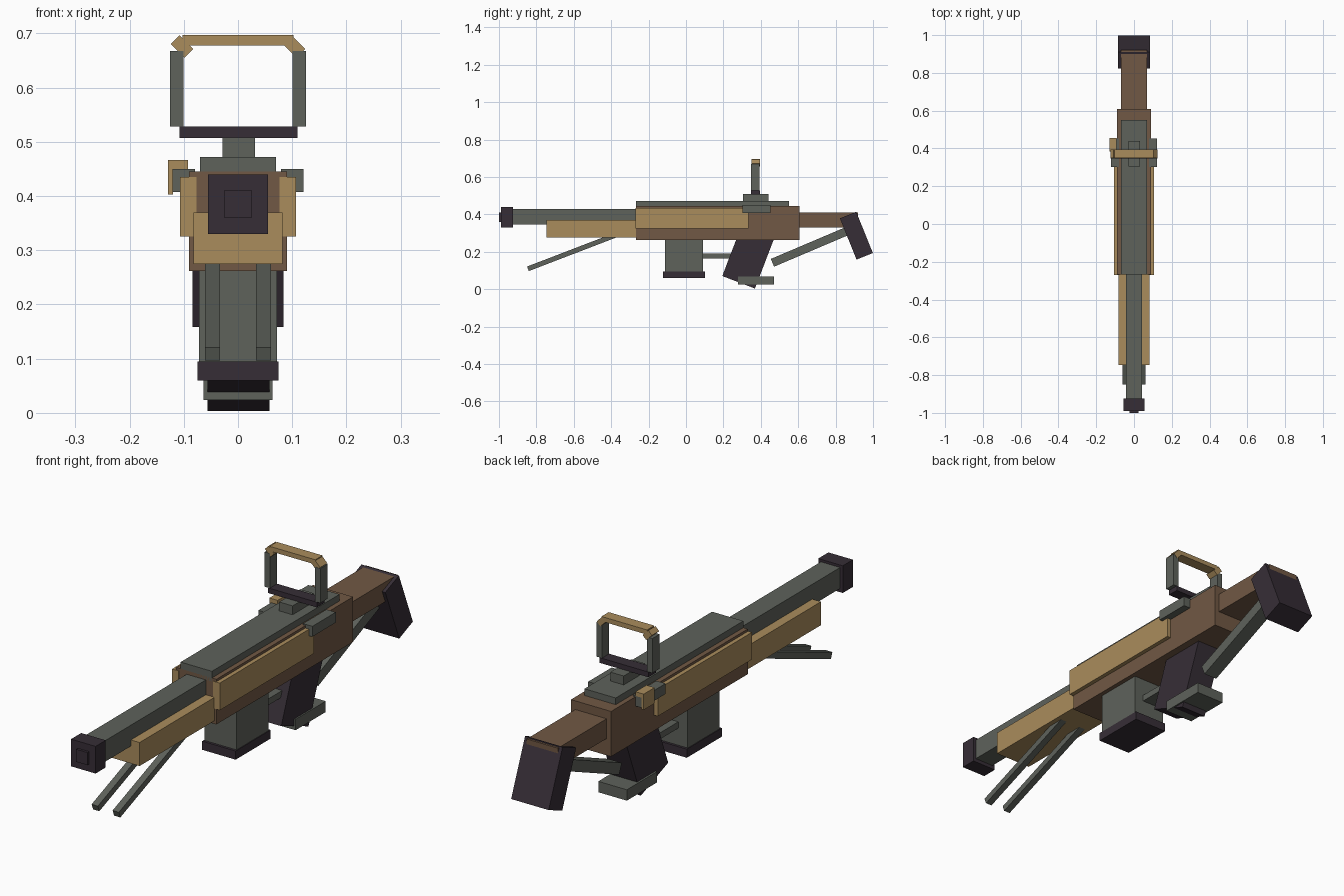
import bpy
from math import radians
from mathutils import Matrix, Vector

old = bpy.data.objects.get("Cube")
if old:
    bpy.data.objects.remove(old, do_unlink=True)


def material(name, rgb):
    m = bpy.data.materials.new(name)
    m.use_nodes = True
    colour = (*rgb, 1)
    m.diffuse_color = colour
    bsdf = next(n for n in m.node_tree.nodes if n.type == 'BSDF_PRINCIPLED')
    bsdf.inputs["Base Color"].default_value = colour
    return m


GREY = material("gunmetal_grey", (0.112, 0.122, 0.105))
TAN = material("tan", (0.40, 0.262, 0.107))
BROWN = material("brown", (0.165, 0.098, 0.058))
DARK = material("dark_plum", (0.037, 0.027, 0.037))


def box(name, mat, centre, size, tilt=0, axis='X'):
    """Box from its centre and size, turned by tilt degrees."""
    bpy.ops.mesh.primitive_cube_add(size=1)
    ob = bpy.context.object
    ob.name = ob.data.name = name
    ob.data.transform(Matrix.Diagonal((*size, 1)))
    ob.location = centre
    ob.rotation_euler['XYZ'.index(axis)] = radians(tilt)
    ob.data.materials.append(mat)
    return ob


def block(name, mat, low, high):
    """Upright box between two corners."""
    a, b = Vector(low), Vector(high)
    return box(name, mat, (a + b) / 2, b - a)


# Body
block("receiver", BROWN, (-.09, -.267, .262), (.09, .608, .445))
block("top_cover", GREY, (-.07, -.267, .43), (.07, .55, .472))
block("stock", BROWN, (-.07, .6, .33), (.07, .92, .41))
box("butt_plate", DARK, (0, .911, .286), (.168, .094, .238), 22)
box("stock_strut", GREY, (0, .66, .225), (.06, .43, .045), 23)

# Barrel and handguard
block("barrel", GREY, (-.043, -.94, .345), (.043, -.2, .43))
block("muzzle", DARK, (-.055, -.99, .33), (.055, -.925, .44))
block("muzzle_tip", DARK, (-.025, -1, .36), (.025, -.98, .411))
block("handguard", TAN, (-.082, -.747, .275), (.082, -.26, .37))

# Magazine, grip and guard
block("magazine", GREY, (-.072, -.112, .09), (.072, .092, .28))
block("magazine_base", DARK, (-.075, -.122, .06), (.075, .102, .095))
block("trigger_guard", GREY, (-.03, .08, .164), (.03, .25, .19))
box("grip", DARK, (.001, .335, .177), (.114, .187, .3), -21)
block("grip_foot", GREY, (-.064, .277, .024), (.064, .47, .068))

# Parts on both sides
for side, s in (("right", -1), ("left", 1)):
    box(f"{side}_panel", TAN, (s * .092, .032, .38), (.03, .603, .11))
    box(f"{side}_bipod_leg", GREY, (s * .047, -.6, .203), (.028, .525, .026), 21)
    box(f"{side}_clip", GREY, (s * .1, .378, .429), (.042, .15, .042))
    box(f"{side}_sight_post", GREY, (s * .113, .371, .598), (.024, .046, .14))
    box(f"{side}_sight_corner", TAN, (s * .103, .372, .676), (.036, .046, .023), 45, 'Y')

# Charging handle on one side
block("handle_top", TAN, (-.129, .385, .45), (-.092, .455, .467))
block("handle_side", TAN, (-.129, .385, .403), (-.12, .455, .455))

# Sight
block("sight_mount", GREY, (-.029, .305, .465), (.031, .44, .508))
block("sight_base", DARK, (-.108, .347, .507), (.11, .395, .528))
block("sight_top_bar", TAN, (-.102, .349, .678), (.102, .395, .697))
